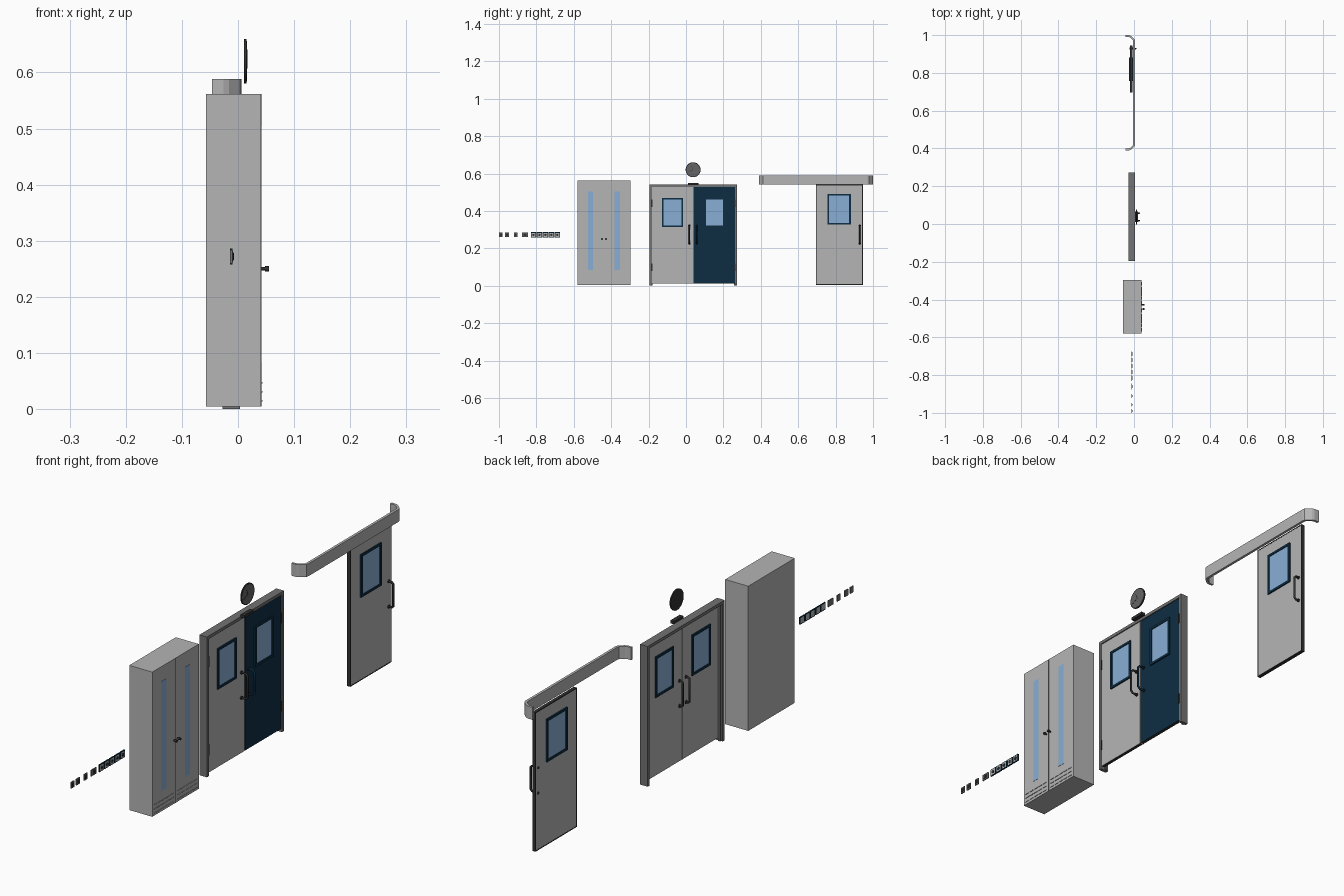
import bpy, bmesh, math
from mathutils import Vector

cube = bpy.data.objects.get("Cube")
if cube:
    bpy.data.objects.remove(cube, do_unlink=True)


def material(name, rgb):
    m = bpy.data.materials.new(name)
    m.use_nodes = True
    m.diffuse_color = (*rgb, 1)
    m.node_tree.nodes["Principled BSDF"].inputs["Base Color"].default_value = (*rgb, 1)
    return m


GREY = material("light grey paint", (0.46, 0.46, 0.46))
FRAME = material("frame grey", (0.17, 0.17, 0.17))
DARK = material("dark trim", (0.03, 0.03, 0.032))
NAVY = material("navy paint", (0.004, 0.027, 0.055))
GLASS = material("blue glass", (0.25, 0.42, 0.66))
DIAL = material("dial grey", (0.13, 0.13, 0.13))


def finish(name, bm, *mats):
    bmesh.ops.recalc_face_normals(bm, faces=bm.faces)
    me = bpy.data.meshes.new(name)
    bm.to_mesh(me)
    bm.free()
    for m in mats:
        me.materials.append(m)
    ob = bpy.data.objects.new(name, me)
    bpy.context.scene.collection.objects.link(ob)
    return ob


def add_box(bm, x, y, z):
    r = bmesh.ops.create_cube(bm, size=1)
    for v in r["verts"]:
        v.co = Vector([(a + b) / 2 + c * (b - a) for c, (a, b) in zip(v.co, (x, y, z))])


def box(name, mat, x, y, z):
    bm = bmesh.new()
    add_box(bm, x, y, z)
    return finish(name, bm, mat)


def border(name, mat, x, y, z, t, sill=True):
    """Rectangular frame lying inside the y and z ranges."""
    bm = bmesh.new()
    add_box(bm, x, (y[0], y[0] + t), z)
    add_box(bm, x, (y[1] - t, y[1]), z)
    add_box(bm, x, (y[0] + t, y[1] - t), (z[1] - t, z[1]))
    if sill:
        add_box(bm, x, (y[0] + t, y[1] - t), (z[0], z[0] + t))
    return finish(name, bm, mat)


def disc(name, mat, x, y, z, r, n=32):
    bm = bmesh.new()
    bmesh.ops.create_cone(bm, cap_ends=True, segments=n, radius1=r, radius2=r, depth=1)
    for v in bm.verts:
        v.co = Vector(((x[0] + x[1]) / 2 + v.co.z * (x[1] - x[0]), y + v.co.x, z + v.co.y))
    return finish(name, bm, mat)


def pull(name, mat, x0, x1, y, z0, z1, r=0.004):
    """Bent bar handle with mounting roses."""
    cu = bpy.data.curves.new(name, "CURVE")
    cu.dimensions = "3D"
    cu.bevel_depth = r
    cu.bevel_resolution = 2
    c = (x1 - x0) * 0.3
    path = [(x0, z0), (x1 - c, z0), (x1, z0 + abs(c)), (x1, z1 - abs(c)), (x1 - c, z1), (x0, z1)]
    sp = cu.splines.new("POLY")
    sp.points.add(len(path) - 1)
    for p, (px, pz) in zip(sp.points, path):
        p.co = (px, y, pz, 1)
    cu.materials.append(mat)
    bpy.context.scene.collection.objects.link(bpy.data.objects.new(name, cu))
    for z in (z0, z1):
        disc(name + "_rose", mat, sorted((x0, x0 + (x1 - x0) * 0.15)), y, z, r * 1.6, 12)


# Cabinet with two doors, glass strips, knobs and louvres
box("cabinet_body", GREY, (-0.057, 0.041), (-0.58, -0.297), (0.005, 0.562))
box("cabinet_door_gap", DARK, (0.041, 0.0415), (-0.4395, -0.4375), (0.005, 0.562))
for side in (-1, 1):
    yc = -0.4385 + side * 0.0715
    box("cabinet_glass", GLASS, (0.041, 0.042), (yc - 0.014, yc + 0.014), (0.083, 0.505))
    yk = -0.4385 + side * 0.011
    disc("cabinet_knob_stem", DARK, (0.041, 0.049), yk, 0.25, 0.003, 12)
    disc("cabinet_knob", DARK, (0.048, 0.055), yk, 0.25, 0.005, 16)
    bm = bmesh.new()
    for row in range(3):
        for i in range(5):
            y = yc + (i - 2) * 0.025
            z = 0.014 + row * 0.016
            add_box(bm, (0.04, 0.0435), (y - 0.009, y + 0.009), (z, z + 0.002))
    finish("cabinet_louvres", bm, GREY)


def window(name, trim, x, y, z, back_trim=DARK):
    """Glazed panel with raised trim on both faces of a leaf."""
    box(name + "_glass", GLASS, (x[0] - 0.002, x[1] + 0.002), y, z)
    mid = sum(x) / 2
    t = 0.009
    yy, zz = (y[0] - t, y[1] + t), (z[0] - t, z[1] + t)
    border(name + "_front_trim", trim, (mid, x[1] + 0.005), yy, zz, t)
    border(name + "_back_trim", back_trim, (x[0] - 0.005, mid), yy, zz, t)


# Double door frame
border("door_frame", FRAME, (-0.028, 0.004), (-0.195, 0.273), (0.0, 0.54), 0.012, sill=False)
border("door_stop", FRAME, (-0.02, -0.012), (-0.184, 0.262), (0.0, 0.529), 0.006, sill=False)

# Double door leaves: the second one is painted on its front face only
leaf_x = (-0.012, 0.001)
leaves = (("left_leaf", GREY, -0.183, 0.036), ("right_leaf", NAVY, 0.04, 0.261))
for name, paint, y0, y1 in leaves:
    bm = bmesh.new()
    add_box(bm, leaf_x, (y0, y1), (0.012, 0.527))
    leaf = finish(name, bm, GREY, paint, DARK)
    for p in leaf.data.polygons:
        p.material_index = 1 if p.normal.x > 0.5 else 0 if p.normal.x < -0.5 else 2
    outer = y0 if paint is GREY else y1
    for z in (0.10, 0.44):
        box(name + "_hinge", DARK, (0.0, 0.005), (outer - 0.003, outer + 0.003), (z - 0.02, z + 0.02))
window("left_window", NAVY, leaf_x, (-0.12, -0.025), (0.322, 0.461), NAVY)
window("right_window", NAVY, leaf_x, (0.106, 0.198), (0.322, 0.461), NAVY)
box("meeting_strip", GREY, (-0.014, 0.0), (0.0355, 0.0405), (0.012, 0.527))
for y, mat in ((0.018, DARK), (0.058, NAVY)):
    pull("front_pull", mat, leaf_x[1], 0.029, y, 0.225, 0.322)
    pull("back_pull", DARK, leaf_x[0], -0.027, y, 0.225, 0.322)

# Sign box and wall clock above the door
box("sign_box", DARK, (0.004, 0.02), (0.01, 0.067), (0.538, 0.549))
disc("clock_rim", DARK, (0.011, 0.0155), 0.038, 0.62, 0.04, 40)
disc("clock_dial", DIAL, (0.0125, 0.016), 0.038, 0.62, 0.036, 40)
for angle, length in ((0.4, 0.022), (2.0, 0.029)):
    hand = box("clock_hand", DARK, (0.0, 0.0008), (-0.001, 0.001), (0.0, length))
    hand.rotation_euler = (angle, 0, 0)
    hand.location = (0.016, 0.038, 0.62)

# Sliding door leaf with edge seal
slide_x = (-0.021, -0.009)
box("sliding_leaf", GREY, slide_x, (0.698, 0.943), (0.008, 0.54))
border("sliding_seal", DARK, (-0.0215, -0.0085), (0.695, 0.946), (0.005, 0.541), 0.004)
window("sliding_window", NAVY, slide_x, (0.765, 0.872), (0.335, 0.482), NAVY)
pull("sliding_pull", DARK, slide_x[1], 0.011, 0.929, 0.225, 0.322)
for z in (0.225, 0.322):
    disc("sliding_bolt", DARK, (-0.023, -0.021), 0.929, z, 0.005, 12)

# Sliding door rail cover: one half outline, mirrored about its middle
outer = [(-0.046, 0.305), (-0.026, 0.305), (-0.016, 0.301), (0.004, 0.283), (0.006, 0.274)]
inner = [(-0.004, 0.274), (-0.005, 0.279), (-0.021, 0.293), (-0.028, 0.296), (-0.046, 0.296)]
bm = bmesh.new()
for s in (-1, 1):
    ring = [(x, 0.695 + s * y) for x, y in outer + [(0.006, 0), (-0.004, 0)] + inner]
    bot = [bm.verts.new((x, y, 0.54)) for x, y in ring]
    top = [bm.verts.new((x, y, 0.588)) for x, y in ring]
    bm.faces.new(bot)
    bm.faces.new(top)
    n = len(ring)
    for i in range(n):
        if i != len(outer):
            j = (i + 1) % n
            bm.faces.new((bot[i], bot[j], top[j], top[i]))
bmesh.ops.remove_doubles(bm, verts=bm.verts, dist=0.0001)
finish("rail_cover", bm, GREY)

# Row of wall switches and sockets
for y, w in ((-0.99, 0.02), (-0.957, 0.02), (-0.91, 0.02), (-0.861, 0.032)):
    box("switch_plate", FRAME, (-0.014, -0.01), (y - w / 2, y + w / 2), (0.26, 0.284))
    box("switch_rocker", DARK, (-0.01, -0.008), (y - w / 4, y + w / 4), (0.265, 0.279))
for i in range(5):
    y = -0.816 + i * 0.032
    border("socket_surround", NAVY, (-0.014, -0.0095), (y - 0.014, y + 0.014), (0.258, 0.286), 0.003)
    box("socket_plate", GREY, (-0.014, -0.009), (y - 0.011, y + 0.011), (0.261, 0.283))
    disc("socket_hole", DARK, (-0.009, -0.007), y, 0.272, 0.006, 16)
